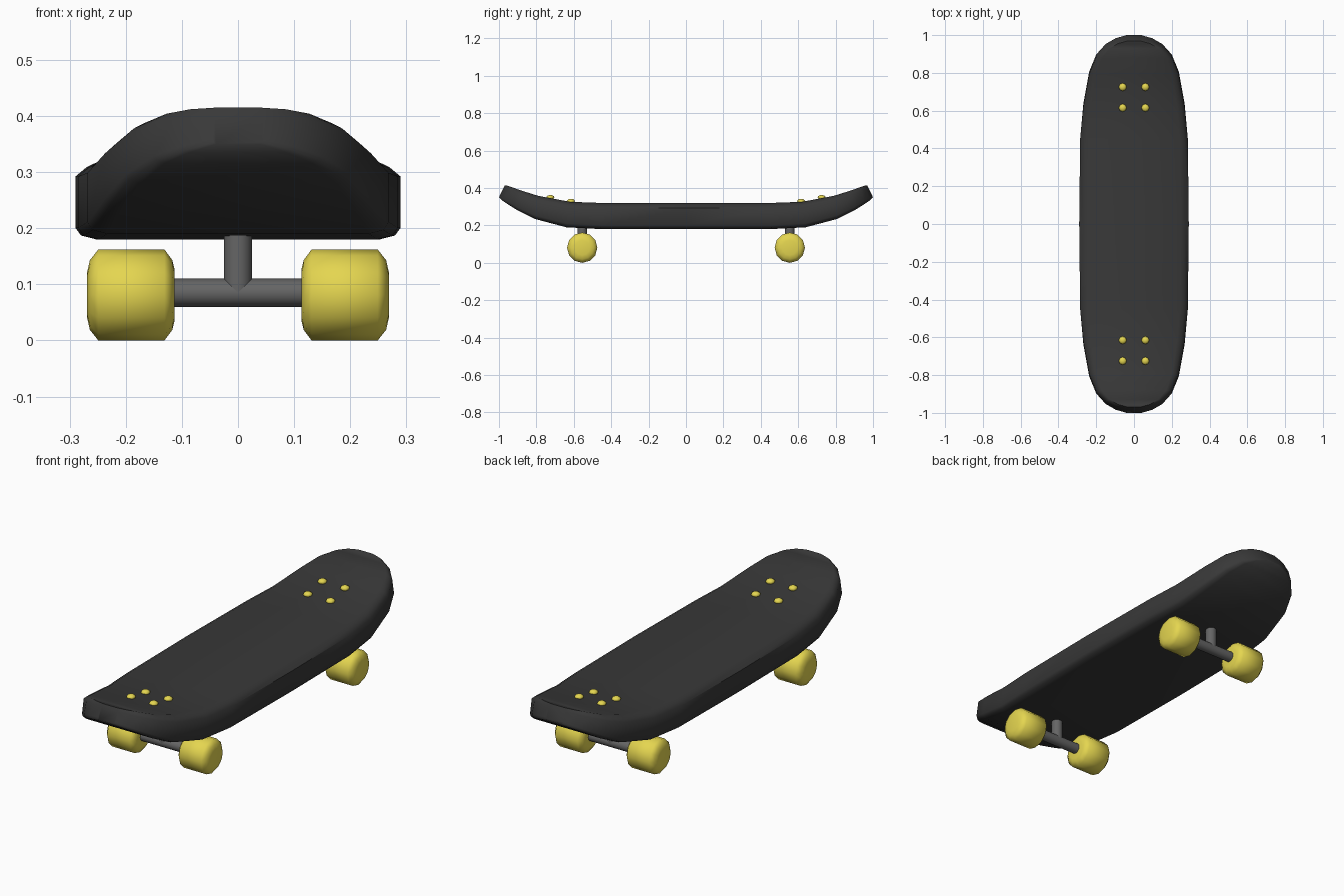
import bpy, bmesh, math
from mathutils import Matrix

cube = bpy.data.objects.get("Cube")
if cube:
    bpy.data.objects.remove(cube, do_unlink=True)


def material(name, rgb):
    m = bpy.data.materials.new(name)
    m.use_nodes = True
    m.diffuse_color = (*rgb, 1)
    m.node_tree.nodes["Principled BSDF"].inputs["Base Color"].default_value = (*rgb, 1)
    return m


black = material("deck_black", (0.04, 0.04, 0.04))
grey = material("truck_grey", (0.13, 0.13, 0.13))
yellow = material("wheel_yellow", (0.78, 0.67, 0.08))


def finish(bm, name, mat, angle):
    bmesh.ops.recalc_face_normals(bm, faces=bm.faces)
    mesh = bpy.data.meshes.new(name)
    bm.to_mesh(mesh)
    bm.free()
    mesh.materials.append(mat)
    ob = bpy.data.objects.new(name, mesh)
    bpy.context.collection.objects.link(ob)
    bpy.ops.object.select_all(action="DESELECT")
    ob.select_set(True)
    bpy.context.view_layer.objects.active = ob
    bpy.ops.object.shade_smooth_by_angle(angle=math.radians(angle))
    return ob


def loft(bm, rings):
    # Bridges rings of points and caps both ends
    loops = [[bm.verts.new(p) for p in ring] for ring in rings]
    n = len(loops[0])
    for a, b in zip(loops, loops[1:]):
        for i in range(n):
            j = (i + 1) % n
            bm.faces.new((a[i], a[j], b[j], b[i]))
    bm.faces.new(loops[0])
    bm.faces.new(loops[-1])


# Deck: half width, then y and z of the underside, y and z of the top
stations = [
    (0.29, 0.0, 0.18, 0.0, 0.32),
    (0.285, 0.45, 0.18, 0.45, 0.32),
    (0.268, 0.64, 0.19, 0.62, 0.326),
    (0.237, 0.81, 0.235, 0.79, 0.358),
    (0.20, 0.90, 0.28, 0.88, 0.386),
    (0.15, 0.957, 0.316, 0.93, 0.404),
    (0.10, 0.985, 0.335, 0.955, 0.412),
    (0.045, 1.0, 0.35, 0.968, 0.415),
]
# Rounded edge: fraction of width, fraction of thickness
edge = [(0.87, 0), (0.965, 0.05), (1, 0.15), (1, 0.8), (0.93, 0.92), (0.85, 1)]
section = edge + [(-u, t) for u, t in reversed(edge)]


def deck_ring(s, side):
    w, yb, zb, yt, zt = s
    return [(u * w, side * (yb + (yt - yb) * t), zb + (zt - zb) * t) for u, t in section]


bm = bmesh.new()
loft(bm, [deck_ring(s, -1) for s in reversed(stations)]
     + [deck_ring(s, 1) for s in stations[1:]])
finish(bm, "deck", black, 50)


def cylinder(name, radius, depth, matrix, mat):
    bm = bmesh.new()
    bmesh.ops.create_cone(bm, cap_ends=True, segments=16, radius1=radius,
                          radius2=radius, depth=depth, matrix=matrix)
    finish(bm, name, mat, 40)


# Wheel profile: distance along the axle, radius
wheel_profile = [(0.113, 0.046), (0.117, 0.062), (0.131, 0.081),
                 (0.249, 0.081), (0.264, 0.062), (0.269, 0.04)]


def wheel(name, side, y):
    bm = bmesh.new()
    turns = [math.tau * i / 12 for i in range(12)]
    loft(bm, [[(side * x, y + r * math.sin(a), 0.081 + r * math.cos(a)) for a in turns]
              for x, r in wheel_profile])
    finish(bm, name, yellow, 60)


# Trucks, wheels and bolts at both ends
across = Matrix.Rotation(math.pi / 2, 4, "Y")
for end, s in (("front", -1), ("back", 1)):
    y = s * 0.555
    cylinder(end + "_axle", 0.025, 0.26, Matrix.Translation((0, y, 0.085)) @ across, grey)
    cylinder(end + "_post", 0.025, 0.12, Matrix.Translation((0, y, 0.145)), grey)
    for label, side in (("left", 1), ("right", -1)):
        wheel(f"{end}_{label}_wheel", side, y)
        for row, by, bz in (("inner", 0.615, 0.33), ("outer", 0.725, 0.35)):
            bm = bmesh.new()
            bmesh.ops.create_uvsphere(bm, u_segments=8, v_segments=6, radius=0.021)
            bmesh.ops.scale(bm, vec=(1, 1, 0.6), verts=bm.verts)
            bmesh.ops.translate(bm, vec=(side * 0.06, s * by, bz), verts=bm.verts)
            finish(bm, f"{end}_{label}_{row}_bolt", yellow, 60)
